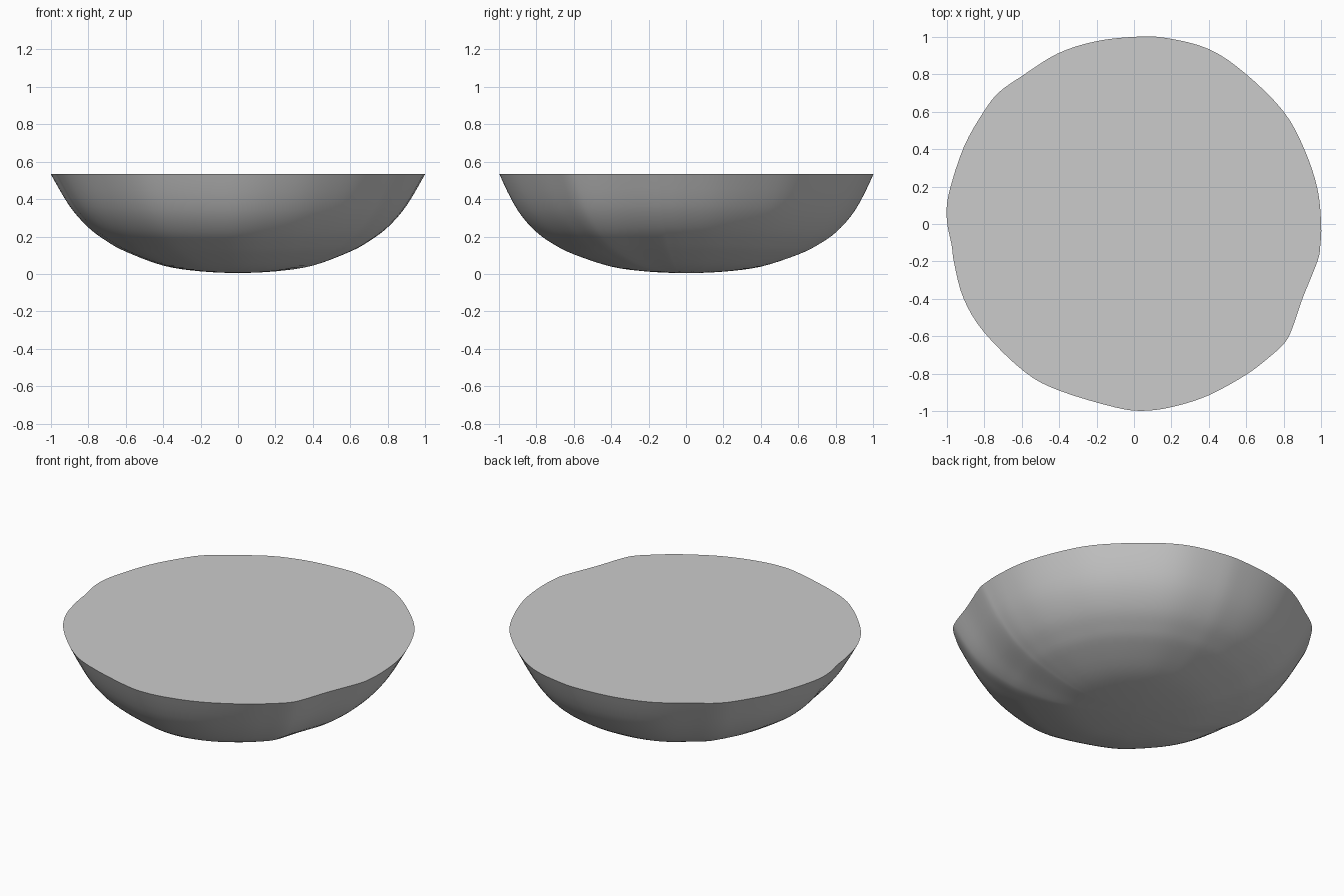
import bpy, bmesh, math

if "Cube" in bpy.data.objects:
    bpy.data.objects.remove(bpy.data.objects["Cube"])

# Slightly irregular rim outline, counter-clockwise
RIM = [(1, 0), (.98, .19), (.91, .4), (.8, .6), (.6, .8), (.4, .935), (.165, .995),
       (0, 1), (-.21, .975), (-.41, .91), (-.6, .79), (-.72, .705), (-.8, .605),
       (-.91, .41), (-.99, .16), (-1, .02), (-.975, -.11), (-.96, -.215),
       (-.91, -.4), (-.8, -.58), (-.585, -.79), (-.4, -.89), (-.1, -.98),
       (.055, -.998), (.215, -.975), (.4, -.915), (.6, -.805), (.725, -.71),
       (.805, -.635), (.845, -.56), (.9, -.4), (.98, -.2), (.995, -.12)]
# Bowl section: fraction of the rim radius, height
SECTION = [(0, .004), (.2, .014), (.4, .045), (.6, .12), (.7, .175),
           (.8, .25), (.9, .365), (1, .535)]
STEPS = 4


def spline(a, b, c, d, t):
    """Catmull-Rom point between b and c."""
    return tuple(.5 * (2 * q + (r - p) * t + (2 * p - 5 * q + 4 * r - s) * t * t
                       + (3 * q - p - 3 * r + s) * t ** 3)
                 for p, q, r, s in zip(a, b, c, d))


def smooth_path(pts, closed):
    n, out = len(pts), []
    for i in range(n if closed else n - 1):
        if closed:
            q = [pts[(i + k) % n] for k in (-1, 0, 1, 2)]
        else:
            q = [pts[min(max(i + k, 0), n - 1)] for k in (-1, 0, 1, 2)]
        out += [spline(*q, k / STEPS) for k in range(STEPS)]
    return out if closed else out + [pts[-1]]


rim = smooth_path(RIM, True)
section = smooth_path(SECTION, False)

# Rounded solid bowl body, built in rings from the base up
bm = bmesh.new()
base = bm.verts.new((0, 0, SECTION[0][1]))
rings = []
for r, z in section[1:]:
    ring = []
    for x, y in rim:
        s = y * y / (x * x + y * y)
        flatter = 1 - .13 * s * (1 - r ** 8)
        ring.append(bm.verts.new((x * r, y * r, z * flatter)))
    rings.append(ring)
n = len(rim)
for i in range(n):
    j = (i + 1) % n
    bm.faces.new((base, rings[0][j], rings[0][i]))
    for lo, hi in zip(rings, rings[1:]):
        bm.faces.new((lo[i], lo[j], hi[j], hi[i]))
for f in bm.faces:
    f.smooth = True

# Flat top closing the rim
top = bm.faces.new(rings[-1])
top.smooth = False
for e in top.edges:
    e.smooth = False
bmesh.ops.recalc_face_normals(bm, faces=bm.faces)

mesh = bpy.data.meshes.new("bowl_body")
bm.to_mesh(mesh)
bm.free()
bowl = bpy.data.objects.new("bowl_body", mesh)
bpy.context.collection.objects.link(bowl)

grey = bpy.data.materials.new("plain grey")
grey.diffuse_color = (.6, .6, .6, 1)
grey.use_nodes = True
grey.node_tree.nodes["Principled BSDF"].inputs["Base Color"].default_value = grey.diffuse_color
mesh.materials.append(grey)
